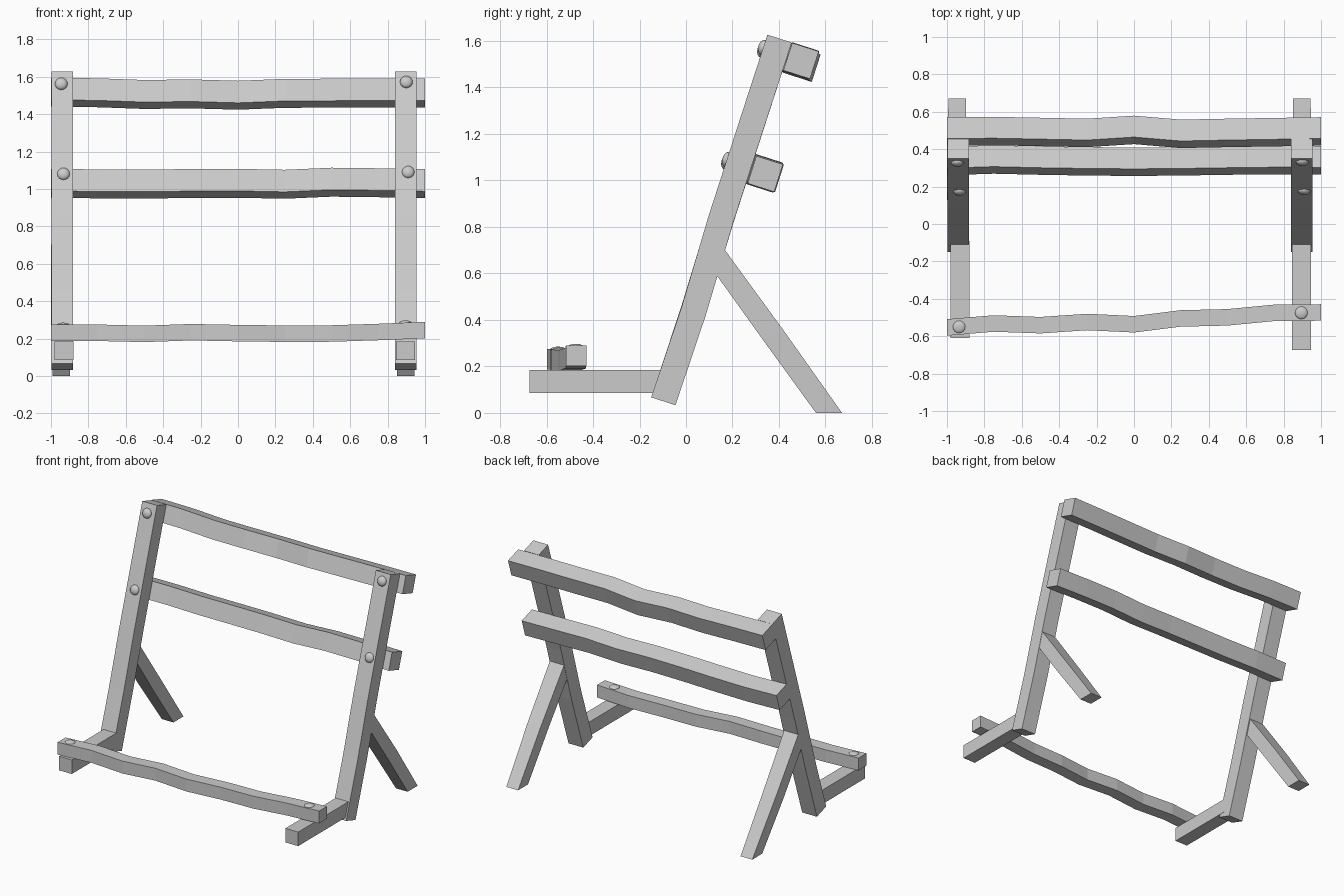
import bpy, bmesh
from mathutils import Vector, Matrix

if "Cube" in bpy.data.objects:
    bpy.data.objects.remove(bpy.data.objects["Cube"])

TILT = Vector((0, 0.305, 0.952))      # direction up the leaning posts
BACK = Vector((0, 0.952, -0.305))     # square to the posts, pointing back


def beam(name, rings):
    """Four-sided beam through rings of (centre, half axis u, half axis v)."""
    bm = bmesh.new()
    loops = []
    for c, u, v in rings:
        c, u, v = Vector(c), Vector(u), Vector(v)
        loops.append([bm.verts.new(c + a * u + b * v)
                      for a, b in ((-1, -1), (1, -1), (1, 1), (-1, 1))])
    for p, q in zip(loops, loops[1:]):
        for i in range(4):
            j = (i + 1) % 4
            bm.faces.new((p[i], p[j], q[j], q[i]))
    bm.faces.new(loops[0][::-1])
    bm.faces.new(loops[-1])
    bmesh.ops.recalc_face_normals(bm, faces=bm.faces)
    me = bpy.data.meshes.new(name)
    bm.to_mesh(me)
    bm.free()
    ob = bpy.data.objects.new(name, me)
    bpy.context.collection.objects.link(ob)
    return ob


def peg(name, loc, normal, height):
    """Flattened dome peg head."""
    bm = bmesh.new()
    bmesh.ops.create_uvsphere(bm, u_segments=16, v_segments=10, radius=1)
    rot = Vector(normal).to_track_quat('Z', 'Y').to_matrix().to_4x4()
    bm.transform(Matrix.Translation(loc) @ rot @ Matrix.Diagonal((0.034, 0.034, height, 1)))
    for f in bm.faces:
        f.smooth = True
    me = bpy.data.meshes.new(name)
    bm.to_mesh(me)
    bm.free()
    bpy.context.collection.objects.link(bpy.data.objects.new(name, me))


def rail(name, centres, u, v):
    """Wobbly rail with evenly spaced sections from x = -1 to 1."""
    beam(name, [((-1 + 0.25 * i, y, z), u, v) for i, (y, z) in enumerate(centres)])


# Leaning posts, slightly bent
low, high = Vector((0, -0.0975, 0.05)), Vector((0, 0.4025, 1.61))
for side, x, bend in (("left", -0.94, 0.004), ("right", 0.8975, 0.006)):
    rings = []
    for t, k in ((0, 0), (0.25, 1), (0.5, -0.5), (0.75, -0.3), (1, 0)):
        c = low.lerp(high, t) + BACK * bend * k + Vector((x, 0, 0))
        rings.append((c, (0.058, 0, 0), BACK * 0.055))
    beam(side + "_post", rings)

# Back legs, cut flat on the ground
for side, x, s in (("left", -0.945, -1), ("right", 0.897, 1)):
    beam(side + "_back_leg", [
        ((x, 0.147, 0.65), (0.056, 0, 0), (0, 0.018, 0.054)),
        ((x + 0.004 * s, 0.375, 0.335), (0.052, 0, 0), (0, 0.046, 0.018)),
        ((x, 0.615, 0), (0.046, 0, 0), (0, 0.056, 0))])

# Front feet
for side, x, y in (("left", -0.93, -0.61), ("right", 0.895, -0.674)):
    beam(side + "_foot", [((x, y, 0.135), (0.05, 0, 0), (0, 0, 0.05)),
                          ((x, -0.09, 0.135), (0.05, 0, 0), (0, 0, 0.05))])

# Cross rails behind the posts
dy = [0, 0.002, -0.003, -0.008, 0.008, -0.013, -0.008, -0.004, 0]
dz = [0.003, 0, -0.009, -0.006, -0.013, -0.003, -0.002, 0, 0]
rail("top_rail", [(0.495 + a, 1.514 + b) for a, b in zip(dy, dz)],
     BACK * 0.06, TILT * 0.062)
dy = [-0.002, 0.006, 0, -0.004, -0.006, -0.004, 0, 0.003, 0.002]
dz = [0, -0.003, -0.004, -0.001, 0, -0.005, 0.006, 0.003, -0.002]
rail("middle_rail", [(0.339 + a, 1.03 + b) for a, b in zip(dy, dz)],
     BACK * 0.06, TILT * 0.062)

# Front ledge resting on the feet
rail("front_ledge", [(-0.553, 0.23), (-0.532, 0.231), (-0.541, 0.225),
                     (-0.524, 0.234), (-0.536, 0.229), (-0.505, 0.226),
                     (-0.499, 0.227), (-0.475, 0.235), (-0.473, 0.245)],
     (0, 0.044, 0), (0, 0, 0.044))

# Peg heads on posts and ledge
for i, (x, z) in enumerate(((-0.945, 1.562), (0.90, 1.572), (-0.933, 1.08), (0.91, 1.09))):
    y = -0.15 + (z - 0.067) / 1.56 * 0.5
    peg(f"post_peg_{i + 1}", (x, y, z), -BACK, 0.022)
peg("left_ledge_peg", (-0.935, -0.55, 0.272), (0, 0, 1), 0.013)
peg("right_ledge_peg", (0.895, -0.475, 0.284), (0, 0, 1), 0.013)
